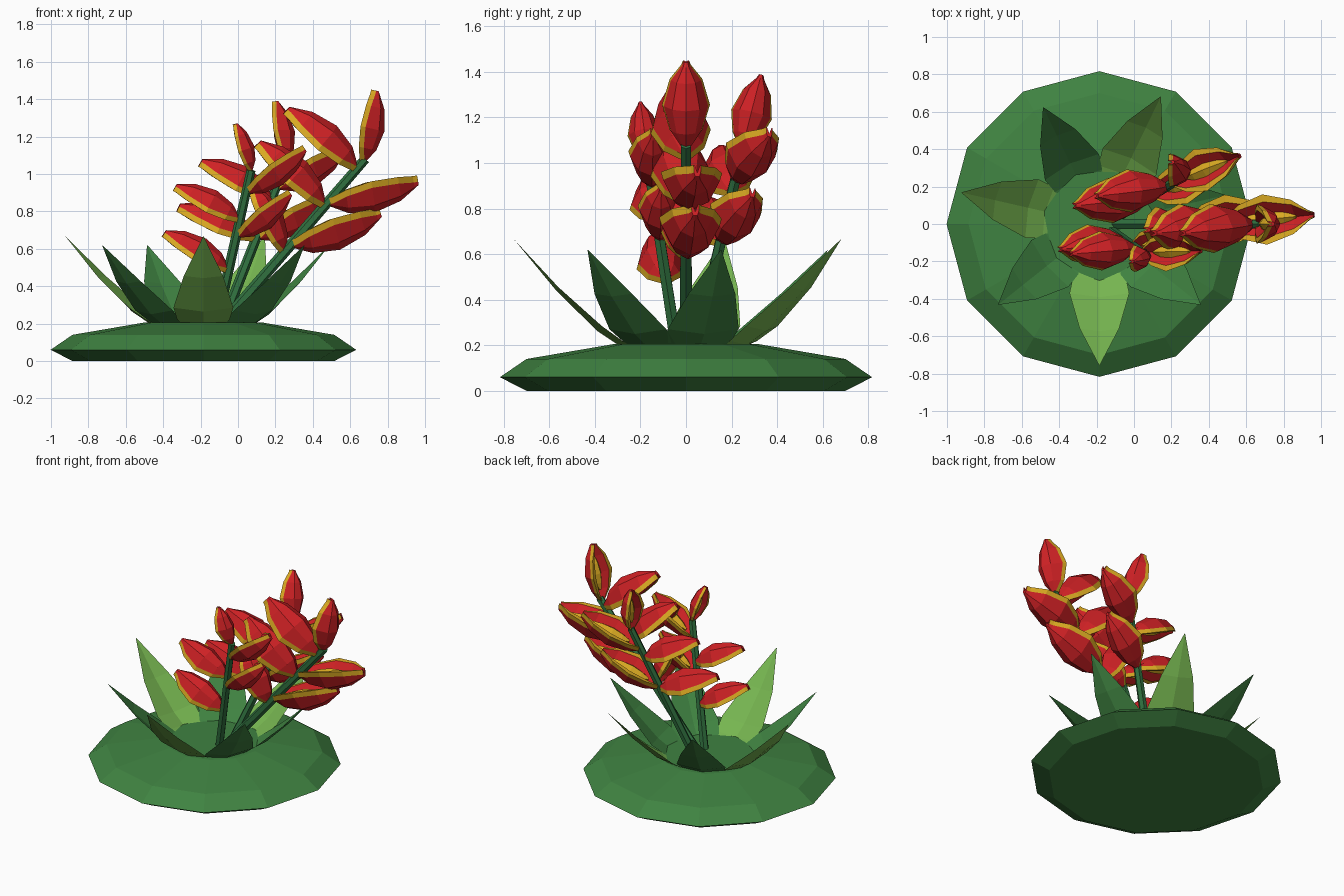
import bpy
import bmesh
from math import sin, cos, radians, pi
from mathutils import Vector

cube = bpy.data.objects.get("Cube")
if cube:
    bpy.data.objects.remove(cube)


def material(name, rgb):
    m = bpy.data.materials.new(name)
    m.use_nodes = True
    m.diffuse_color = (*rgb, 1)
    m.node_tree.nodes["Principled BSDF"].inputs["Base Color"].default_value = (*rgb, 1)
    return m


RED = material("bract red", (0.62, 0.015, 0.018))
YELLOW = material("rim yellow", (0.70, 0.40, 0.016))
GREEN = material("ground green", (0.050, 0.225, 0.053))
LIGHT = material("light leaf green", (0.18, 0.46, 0.08))
STEM = material("stem green", (0.03, 0.165, 0.05))


def loft(name, rings, mats, closed=True, caps=True, rule=None, fix=True):
    """Skin a list of equal-length rings; rule(segment) picks the material slot."""
    bm = bmesh.new()
    rows = [[bm.verts.new(p) for p in ring] for ring in rings]
    n = len(rows[0])
    for a, b in zip(rows, rows[1:]):
        for i in range(n if closed else n - 1):
            j = (i + 1) % n
            f = bm.faces.new((a[i], a[j], b[j], b[i]))
            f.material_index = rule(i) if rule else 0
    if caps:
        for row in (rows[0], rows[-1]):
            bm.faces.new(row)
    if fix:
        bmesh.ops.recalc_face_normals(bm, faces=bm.faces)
    me = bpy.data.meshes.new(name)
    bm.to_mesh(me)
    bm.free()
    for m in mats:
        me.materials.append(m)
    ob = bpy.data.objects.new(name, me)
    bpy.context.collection.objects.link(ob)
    return ob


CENTER = Vector((-0.185, 0, 0))

# Twelve-sided ground mound
loft("ground_mound",
     [[CENTER + Vector((r * cos(k * pi / 6), r * sin(k * pi / 6), z)) for k in range(12)]
      for r, z in ((0.70, 0), (0.817, 0.06), (0.70, 0.14), (0.32, 0.205))], [GREEN])

# Seven creased leaves around the middle: radius, height, half width, crease
TALL = ((0.20, 0.17, 0.07, 0.01), (0.28, 0.22, 0.14, 0.03), (0.37, 0.285, 0.16, 0.035),
        (0.56, 0.455, 0.105, 0.02), (0.755, 0.665, 0.002, 0))
for i in range(7):
    tall = i in (0, 3, 5)
    s = 1 if tall else 0.915
    a = radians(-90 + i * 360 / 7)
    out = Vector((cos(a), sin(a), 0))
    side = Vector((-sin(a), cos(a), 0))
    rows = []
    for r, z, w, crease in TALL:
        mid = CENTER + out * r * s + Vector((0, 0, z * s + 0.01 * (not tall)))
        drop = (out - Vector((0, 0, 1))) * crease * 0.6
        rows.append([mid - side * w, mid + drop, mid + side * w])
    loft(f"leaf_{i + 1}", rows, [LIGHT if tall else GREEN], closed=False, caps=False)


def stem(name, base, top, r):
    axis = (top - base).normalized()
    u = axis.cross(Vector((0, 1, 0))).normalized()
    v = axis.cross(u)
    loft(name, [[p + (u * cos(k * pi / 3) + v * sin(k * pi / 3)) * rr for k in range(6)]
                for p, rr in ((base, r * 1.2), (top, r))], [STEM])


# Bract stations: distance, half width, keel depth, rim height
STATIONS = ((0.0, 0.03, 0.03, 0.0), (0.2, 0.17, 0.15, 0.06), (0.48, 0.25, 0.20, 0.10),
            (0.78, 0.17, 0.13, 0.09), (0.95, 0.05, 0.03, 0.07), (1.0, 0.03, 0.0, 0.07))


def bract(name, root, angle, lean, size):
    """Boat-shaped bract with a yellow rim, open on the counter-clockwise side."""
    a = radians(angle)
    d = Vector((cos(a), lean, sin(a))).normalized()
    up = Vector((-sin(a), 0, cos(a)))
    side = up.cross(d).normalized()

    def place(t, y, z):
        return root + (d * t + side * y + up * z) * size

    rings, core = [], []
    for t, w, k, h in STATIONS:
        half = [(0.62 * w, -0.62 * k), (w, h - 0.035), (1.08 * w, h + 0.035), (0.76 * w, h + 0.03)]
        outline = [(0, -k)] + half + [(0, h * 0.5 - k * 0.45)]
        outline += [(-y, z) for y, z in reversed(half)]
        rings.append([place(t, y, z) for y, z in outline])
        # Slender bud lying in the hollow
        tc, wc = 0.2 + t * 0.6, w * 0.4 + 0.005
        core.append([place(tc, y, z) for y, z in
                     ((0, -0.06), (wc, 0.02), (0, 0.03 + wc * 0.6), (-wc, 0.02))])
    loft(name, rings, [RED, YELLOW], rule=lambda i: int(i in (2, 3, 6, 7)))
    loft(name + "_bud", core, [YELLOW])


# Stems: base, top, radius, then bracts (height along stem, angle, sideways lean, length)
FLOWERS = {
    "main": ((-0.10, 0, 0.18), (0.68, 0, 1.08), 0.026, (
        (0.98, 77, 0, 0.39), (0.94, 137, -0.10, 0.49), (0.72, 134, -0.10, 0.49),
        (0.44, 113, -0.08, 0.40), (0.74, 11, 0.10, 0.50), (0.49, 17, 0.08, 0.51))),
    "front": ((-0.12, -0.04, 0.18), (0.07, -0.17, 1.02), 0.024, (
        (0.99, 105, -0.12, 0.27), (0.68, 150, -0.08, 0.39), (0.36, 147, -0.12, 0.40),
        (0.86, 34, 0.02, 0.39), (0.58, 36, 0.02, 0.37))),
    "back": ((-0.09, 0.04, 0.18), (0.26, 0.25, 1.07), 0.024, (
        (0.99, 97, 0.25, 0.34), (0.77, 150, -0.12, 0.43), (0.53, 155, -0.12, 0.45),
        (0.84, 27, 0.36, 0.44), (0.54, 27, 0.33, 0.44))),
}
for label, (base, top, radius, bracts) in FLOWERS.items():
    base, top = Vector(base), Vector(top)
    stem(label + "_stem", base, top, radius)
    for n, (t, angle, lean, size) in enumerate(bracts, 1):
        bract(f"{label}_bract_{n}", base.lerp(top, t), angle, lean, size)
